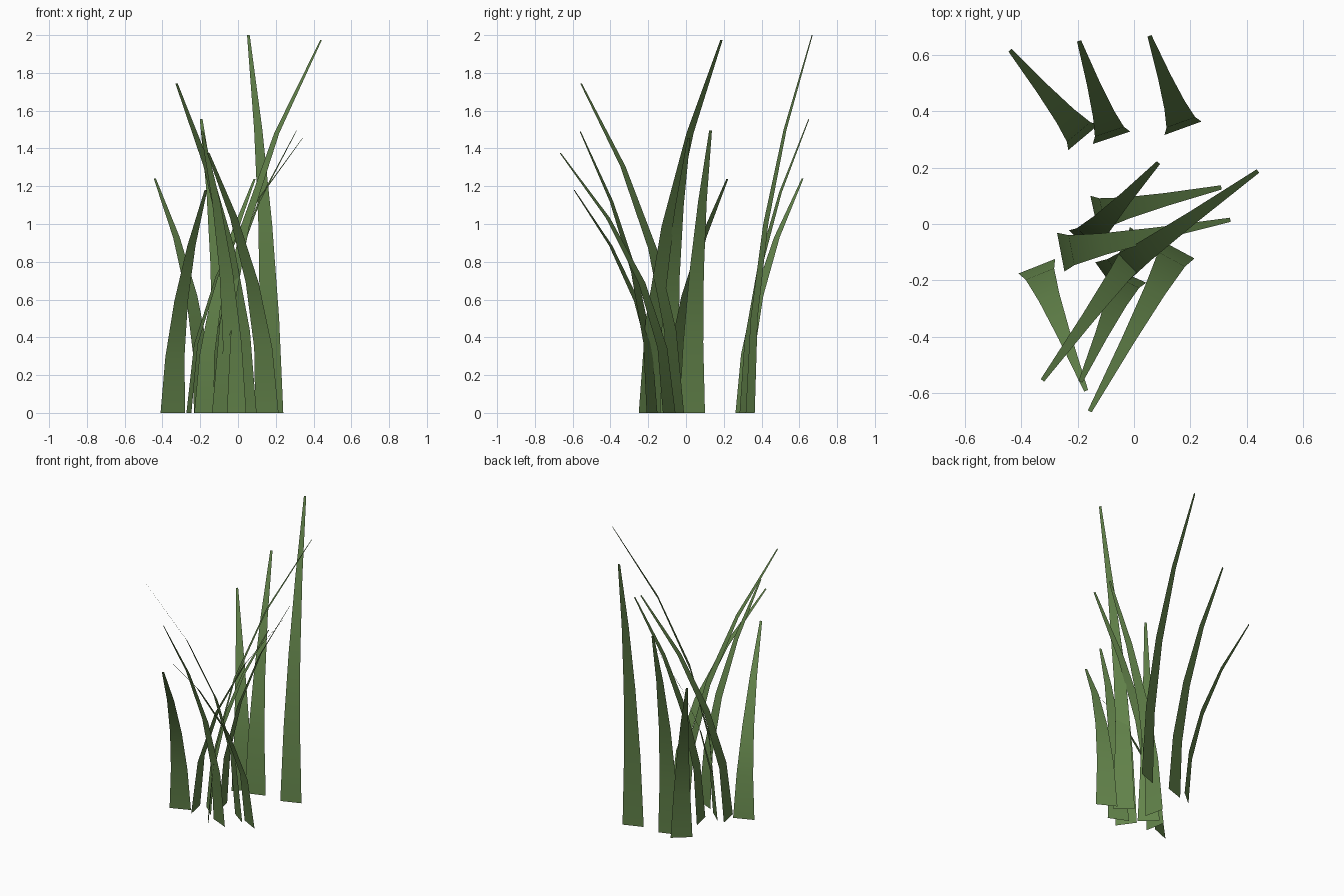
import bpy
from mathutils import Vector

cube = bpy.data.objects.get("Cube")
if cube:
    bpy.data.objects.remove(cube, do_unlink=True)

# One flat green for the whole tuft
green = bpy.data.materials.new("grass_green")
green.use_nodes = True
colour = (0.125, 0.23, 0.07, 1.0)
green.diffuse_color = colour
green.node_tree.nodes["Principled BSDF"].inputs["Base Color"].default_value = colour

BASE_WIDTH, TIP_WIDTH, SEGMENTS = 0.14, 0.015, 4


def add_blade(name, root, tip, height):
    """Flat tapered strip that bends quadratically from its root to its tip."""
    root = Vector((*root, 0))
    lean = Vector((*tip, 0)) - root
    side = Vector((0, 0, 1)).cross(lean).normalized()
    verts, faces = [], []
    for i in range(SEGMENTS + 1):
        t = i / SEGMENTS
        centre = root + lean * t ** 2 + Vector((0, 0, height * t))
        half = side * (BASE_WIDTH + (TIP_WIDTH - BASE_WIDTH) * t) / 2
        verts += [centre + half, centre - half]
        if i:
            a = 2 * i - 2
            faces.append((a, a + 1, a + 3, a + 2))
    mesh = bpy.data.meshes.new(name)
    mesh.from_pydata(verts, [], faces)
    mesh.materials.append(green)
    mesh.shade_smooth()
    blade = bpy.data.objects.new(name, mesh)
    bpy.context.collection.objects.link(blade)


# Root position, tip position and height of each blade
blades = {
    "back_right_blade": ((-0.18, 0.307), (-0.44, 0.617), 1.24),
    "back_middle_blade": ((-0.08, 0.306), (-0.195, 0.65), 1.555),
    "back_left_blade": ((0.174, 0.34), (0.055, 0.668), 2.0),
    "inner_back_blade": ((-0.14, 0.032), (0.31, 0.13), 1.495),
    "inner_diagonal_blade": ((-0.18, -0.07), (0.087, 0.218), 1.237),
    "inner_side_blade": ((-0.26, -0.10), (0.342, 0.015), 1.455),
    "tall_left_blade": ((-0.097, -0.193), (0.44, 0.188), 1.975),
    "tall_front_blade": ((0.042, -0.052), (-0.325, -0.555), 1.743),
    "front_middle_blade": ((-0.02, -0.18), (-0.19, -0.56), 1.49),
    "front_left_blade": ((0.153, -0.089), (-0.157, -0.665), 1.375),
    "front_right_blade": ((-0.345, -0.15), (-0.17, -0.592), 1.18),
}
for name, (root, tip, height) in blades.items():
    add_blade(name, root, tip, height)
